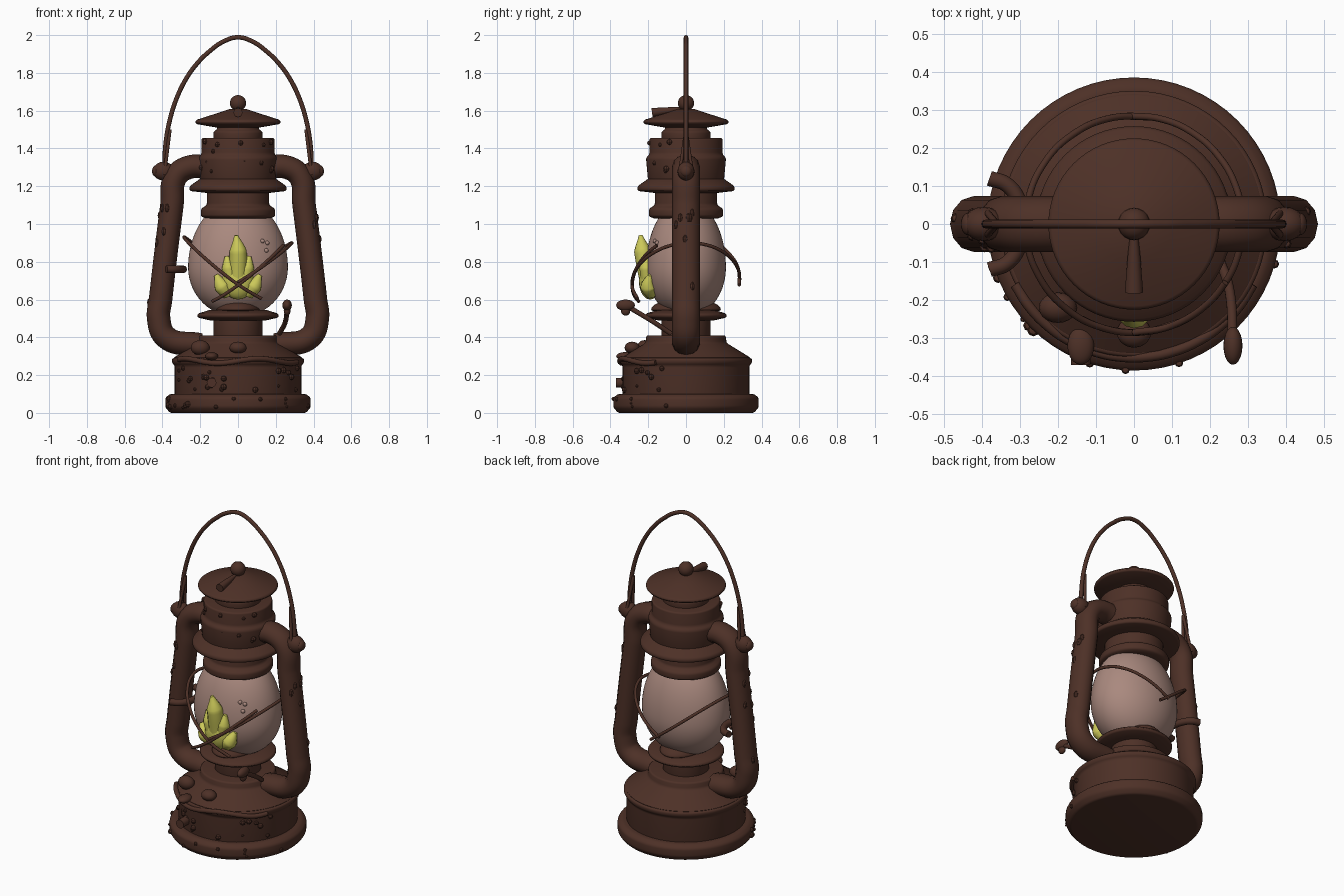
import bpy, bmesh, random
from math import sin, cos, pi, sqrt, tau, radians
from mathutils import Matrix

default_cube = bpy.data.objects.get("Cube")
if default_cube:
    bpy.data.objects.remove(default_cube, do_unlink=True)
random.seed(4)


def material(name, red, green, blue):
    mat = bpy.data.materials.new(name)
    mat.use_nodes = True
    colour = (red, green, blue, 1)
    mat.diffuse_color = colour
    mat.node_tree.nodes["Principled BSDF"].inputs["Base Color"].default_value = colour
    return mat


RUST = material("rusty brown", .075, .03, .02)
GLASS = material("dusty pink glass", .4, .25, .21)
FLAME = material("flame yellow", .6, .58, .1)


def finish(obj, name, mat):
    """Name the part, colour it and shade it smooth."""
    obj.name = name
    obj.data.materials.clear()
    obj.data.materials.append(mat)
    bpy.ops.object.select_all(action='DESELECT')
    obj.select_set(True)
    bpy.context.view_layer.objects.active = obj
    bpy.ops.object.shade_smooth_by_angle(angle=radians(40))


def add_mesh(name, mesh, mat):
    obj = bpy.data.objects.new(name, mesh)
    bpy.context.collection.objects.link(obj)
    finish(obj, name, mat)


def lathe(name, profile, mat=RUST, squash=1):
    """Spin a (radius, height) profile into a closed solid with softened rims."""
    bm = bmesh.new()
    closed = [(0, profile[0][1]), *profile, (0, profile[-1][1])]
    chain = [bm.verts.new((radius, 0, height)) for radius, height in closed]
    edges = [bm.edges.new(pair) for pair in zip(chain, chain[1:])]
    bmesh.ops.spin(bm, geom=chain + edges, axis=(0, 0, 1), cent=(0, 0, 0), angle=tau, steps=64)
    bmesh.ops.remove_doubles(bm, verts=bm.verts[:], dist=.0005)
    bmesh.ops.recalc_face_normals(bm, faces=bm.faces[:])
    rims = [edge for edge in bm.edges if edge.calc_face_angle(0) > .5]
    bmesh.ops.bevel(bm, geom=rims, offset=.01, segments=3, profile=.5,
                    affect='EDGES', clamp_overlap=True)
    bmesh.ops.scale(bm, vec=(1, squash, 1), verts=bm.verts[:])
    mesh = bpy.data.meshes.new(name)
    bm.to_mesh(mesh)
    bm.free()
    add_mesh(name, mesh, mat)


def bar(name, points, thickness, mat=RUST, widen=1, taper=None):
    """Round bar along a smooth path, turned into a mesh."""
    curve = bpy.data.curves.new(name, 'CURVE')
    curve.dimensions = '3D'
    curve.bevel_depth = thickness
    curve.use_fill_caps = True
    spline = curve.splines.new('BEZIER')
    spline.bezier_points.add(len(points) - 1)
    for index, (knot, point) in enumerate(zip(spline.bezier_points, points)):
        knot.co = point
        knot.handle_left_type = knot.handle_right_type = 'AUTO'
        knot.radius = taper[index] if taper else 1
    helper = bpy.data.objects.new(name, curve)
    bpy.context.collection.objects.link(helper)
    depsgraph = bpy.context.evaluated_depsgraph_get()
    mesh = bpy.data.meshes.new_from_object(helper.evaluated_get(depsgraph))
    bpy.data.objects.remove(helper, do_unlink=True)
    mesh.transform(Matrix.Diagonal((1, widen, 1, 1)))
    add_mesh(name, mesh, mat)


def blob(name, location, size, mat=RUST, segments=20):
    bpy.ops.mesh.primitive_uv_sphere_add(segments=segments, ring_count=segments // 2, location=location)
    obj = bpy.context.object
    obj.scale = size
    finish(obj, name, mat)


def around(radius, angle, height):
    """Point on a circle about the lantern, measured from the front."""
    return (radius * sin(angle), -radius * cos(angle), height)


def spread(start, end, count):
    return [start + (end - start) * step / count for step in range(count + 1)]


# Fuel tank: foot ring, wall and sloped shoulder
lathe("foot_ring", [(.36, 0), (.385, .03), (.385, .08), (.36, .1)])
lathe("tank_wall", [(.335, .08), (.335, .25), (.35, .265), (.35, .29)])
lathe("tank_shoulder", [(.345, .29), (.215, .37), (.21, .41)])

# Burner: neck, drip plate and cone under the glass
lathe("burner_neck", [(.13, .4), (.13, .58)])
lathe("drip_plate", [(.15, .49), (.215, .505), (.215, .525), (.15, .545)])
lathe("burner_cone", [(.125 * cos(turn), .54 + .07 * sin(turn)) for turn in spread(0, 1.5, 6)], squash=1.5)


def globe_radius(height):
    """Egg outline, longer above its widest level than below it."""
    reach = (height - .77) / (.36 if height > .77 else .265)
    return .264 * sqrt(1 - reach * reach)


# Glass globe, flatter from front to back
lathe("glass_globe", [(globe_radius(height), height) for height in spread(.54, 1.04, 24)], GLASS, .8)

# Chimney: collar, flared skirt, stepped barrel and vent
lathe("chimney_collar", [(.17, 1.03), (.197, 1.04), (.197, 1.08), (.165, 1.1), (.165, 1.18)])
lathe("chimney_skirt", [(.17, 1.165), (.257, 1.175), (.257, 1.2), (.2, 1.24)])
lathe("chimney_barrel", [(.2, 1.22), (.212, 1.35), (.193, 1.37), (.193, 1.455)])
lathe("chimney_vent", [(.13, 1.44), (.13, 1.49), (.11, 1.5), (.11, 1.53)])
lathe("chimney_cap", [(.11, 1.51), (.225, 1.53), (.225, 1.55), (.1, 1.59), (.04, 1.61)])
blob("cap_knob", (0, 0, 1.64), (.043, .043, .043))
bar("cap_latch", [(0, -.02, 1.61), (0, -.1, 1.6), (0, -.18, 1.59)], .02, taper=[.5, .9, 1.2])

# Side air tubes, pivots and split feet of the handle
tube_path = [(.15, 1.3), (.26, 1.3), (.33, 1.25), (.35, 1.1), (.41, .6), (.42, .5), (.38, .4), (.2, .36)]
for side, sign in (("left", 1), ("right", -1)):
    bar(side + "_air_tube", [(sign * across, 0, height) for across, height in tube_path], .062, widen=1.18)
    blob(side + "_pivot", (sign * .395, 0, 1.28), (.055, .045, .05))
    blob(side + "_pivot_cap", (sign * .435, 0, 1.28), (.02, .03, .03))
    for end, depth in (("front", -.035), ("back", .035)):
        bar(f"{side}_{end}_handle_foot", [(sign * .36, 0, 1.5), (sign * .39, depth, 1.26)], .009)

# Carrying handle: half ellipse with a slight peak
bar("carrying_handle", [(.39 * cos(turn), 0, 1.3 + .66 * sin(turn) + .028 * sin(turn) ** 20)
                        for turn in spread(0, pi, 16)], .012)


def guard_wire(name, sign, rise, start, end):
    """Wire that climbs round the globe from the front and dips at the back."""
    bar(name, [around(.285, sign * turn, .75 + rise * sin(1.2 * turn - .4))
               for turn in spread(start, end, 10)], .009)


# Guard wires crossing at the front of the globe
guard_wire("right_guard_wire", -1, .18, -.45, 3.3)
guard_wire("left_guard_wire", 1, .15, 0, 3.2)
guard_wire("short_guard_wire", 1, .19, -.5, 1)

# Flame made of soft overlapping tongues
blob("flame_body", (0, -.19, .7), (.085, .06, .1), FLAME)
bar("flame_tip", [(0, -.2, .72), (0, -.23, .86), (-.01, -.24, .94)], .05, FLAME, taper=[1, .9, .2])
for side, sign in (("left", 1), ("right", -1)):
    bar(side + "_outer_tongue", [(sign * .05, -.18, .63), (sign * .085, -.2, .67), (sign * .115, -.19, .73)],
        .042, FLAME, taper=[.8, 1, .3])
    bar(side + "_inner_tongue", [(sign * .03, -.2, .68), (sign * .05, -.21, .77), (sign * .06, -.21, .83)],
        .036, FLAME, taper=[1, 1, .3])

# Wick lever with a leaf-shaped grip
bar("wick_lever", [(.22, -.08, .42), (.25, -.17, .48), (.26, -.32, .57)], .013)
blob("lever_grip", (.26, -.32, .57), (.025, .05, .03))
blob("lever_grip_lobe", (.26, -.32, .54), (.018, .025, .025))

# Clasp hooked round the outside of the right tube
bar("tube_clasp", [(.09 * cos(turn) - .38, .12 * sin(turn), .76) for turn in spread(-pi / 2, pi / 2, 6)][::-1], .02)

# Filler cap, bolt and caked crust on the front of the tank
blob("filler_cap", (0, -.285, .345), (.045, .04, .032))
blob("shoulder_lump", (-.2, -.22, .345), (.05, .04, .04))
blob("shoulder_knob", (-.14, -.32, .3), (.035, .05, .022))
bar("tank_bolt", [(-.14, -.3, .16), (-.14, -.37, .16)], .026)
bar("seam_crust", [around(.35, turn, .275 + .012 * sin(5 * turn)) for turn in spread(-1.1, 1.1, 11)], .014)

# Rust bumps scattered over the front faces: radius, height, spread, count
for radius, middle, reach, count in ((.337, .18, .07, 26), (.384, .05, .025, 14),
                                     (.205, 1.3, .04, 8), (.193, 1.41, .03, 6)):
    for bump in range(count):
        size = random.uniform(.007, .017)
        height = middle + reach * random.uniform(-1, 1)
        blob("rust_bump", around(radius, random.uniform(-1.3, 1.3), height), (size, size, size), segments=8)
for sign in (-1, 1):
    for bump in range(7):
        height = random.uniform(.55, 1.1)
        turn = random.uniform(-.5, 1.2)
        across = .48 - .12 * height + .06 * cos(turn)
        blob("tube_bump", (sign * across, -.07 * sin(turn), height), (.013, .013, .024), segments=8)

# Droplets on the glass
for across, height in ((.13, .91), (.155, .9), (.15, .86)):
    depth = -.8 * sqrt(globe_radius(height) ** 2 - across ** 2)
    blob("glass_droplet", (across, depth, height), (.012, .012, .012), GLASS, segments=10)
